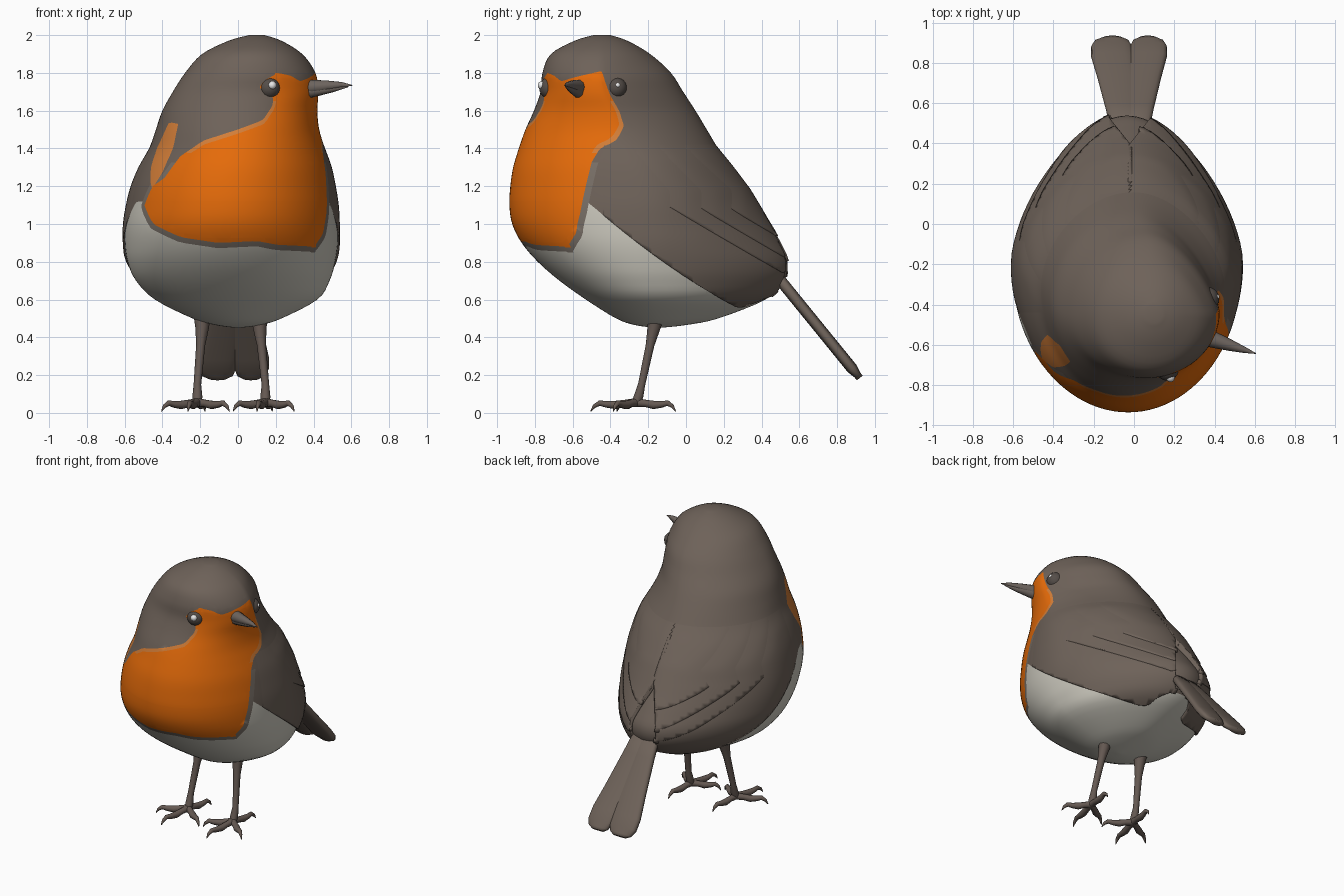
import bpy, bmesh, math
from mathutils import Vector

if "Cube" in bpy.data.objects:
    bpy.data.objects.remove(bpy.data.objects["Cube"])


def mat(name, r, g, b):
    m = bpy.data.materials.new(name)
    m.diffuse_color = (r, g, b, 1)
    m.use_nodes = True
    m.node_tree.nodes["Principled BSDF"].inputs["Base Color"].default_value = m.diffuse_color
    return m


BROWN = mat("brown", .155, .122, .1)
ORANGE = mat("orange", .8, .15, .003)
PALE = mat("pale orange", .66, .21, .04)
GREY = mat("grey rim", .19, .16, .135)
WHITE = mat("belly white", .6, .58, .51)
LEG = mat("leg brown", .13, .1, .085)
BEAK = mat("beak grey", .15, .125, .11)
EYE = mat("eye dark", .09, .075, .066)
GLINT = mat("eye glint", .8, .8, .8)

# Body sections: z, left x, right x, front y, back y, y of widest point
LEVELS = [(.45, -.01, .01, -.16, -.14, -.15), (.465, -.12, .12, -.27, .0, -.15),
          (.5, -.24, .23, -.37, .17, -.15), (.6, -.44, .42, -.53, .42, -.17),
          (.7, -.54, .485, -.67, .52, -.2), (.8, -.585, .515, -.785, .535, -.22),
          (.9, -.6, .53, -.87, .48, -.235), (1, -.6, .53, -.92, .415, -.25),
          (1.1, -.585, .525, -.935, .355, -.26), (1.2, -.56, .51, -.93, .295, -.275),
          (1.3, -.52, .49, -.915, .235, -.295), (1.4, -.47, .46, -.885, .17, -.32),
          (1.5, -.435, .43, -.85, .11, -.36), (1.6, -.4, .42, -.805, .05, -.4),
          (1.7, -.345, .425, -.77, -.015, -.44), (1.8, -.28, .41, -.76, -.08, -.45),
          (1.9, -.19, .34, -.715, -.19, -.45), (1.97, -.05, .23, -.59, -.31, -.45),
          (2, .06, .14, -.49, -.4, -.45)]
STEPS, SIDES = 4, 96


def clamp(v, lo=0, hi=1): return max(lo, min(hi, v))


def catmull(p, t):
    i = min(int(t), len(p) - 2)
    f = t - i
    a, b, c, d = (p[max(0, min(len(p) - 1, i + k))] for k in (-1, 0, 1, 2))
    return [.5 * (2 * q + (r - o) * f + (2 * o - 5 * q + 4 * r - s) * f * f
                  + (3 * q - o - 3 * r + s) * f ** 3) for o, q, r, s in zip(a, b, c, d)]


ROWS = [catmull(LEVELS, i / STEPS) for i in range((len(LEVELS) - 1) * STEPS + 1)]


def row_at(z):
    for lo, hi in zip(ROWS, ROWS[1:]):
        if z <= hi[0]:
            f = max(0, (z - lo[0]) / max(1e-6, hi[0] - lo[0]))
            return [a + (b - a) * f for a, b in zip(lo, hi)]
    return ROWS[-1]


def surface(row, a):
    """Egg-shaped section, narrowing towards the tail and behind the turned cheek."""
    z, x0, x1, yf, yb, yc = row
    c, s = math.cos(a), math.sin(a)
    taper = 1 - .25 * min(c, 0) ** 2 * clamp((1.6 - z) / .5)
    if s > 0:
        taper -= .26 * max(-c, 0) * clamp((z - 1.35) / .25) * clamp((2 - z) / .15)
    return Vector(((x0 + x1) / 2 + (x1 - x0) / 2 * s * taper,
                   yc - c * ((yc - yf) if c > 0 else (yb - yc)), z))


def unwrap(co):
    z, x0, x1, yf, yb, yc = row_at(co.z)
    dy = yc - co.y
    ry = (yc - yf) if dy > 0 else (yb - yc)
    return .5 * math.atan2((co.x - (x0 + x1) / 2) / (x1 - x0) * 2, dy / ry), co.z


def loft(bm, rings):
    vs = [[bm.verts.new(p) for p in r] for r in rings]
    n = len(vs[0])
    for a, b in zip(vs, vs[1:]):
        for j in range(n):
            bm.faces.new((a[j], a[(j + 1) % n], b[(j + 1) % n], b[j]))
    bm.faces.new(vs[0][::-1])
    bm.faces.new(vs[-1])
    bmesh.ops.recalc_face_normals(bm, faces=bm.faces)


def body_mesh():
    bm = bmesh.new()
    loft(bm, [[surface(r, 2 * math.pi * j / SIDES) for j in range(SIDES)] for r in ROWS])
    bm.normal_update()
    return bm


def cut(bm, f):
    """Split faces along the line f = 0."""
    val = {v: f(v.co) for v in bm.verts}
    new = []
    for e in list(bm.edges):
        v, w = e.verts
        a, b = val[v], val[w]
        if a * b < 0:
            new.append(bmesh.utils.edge_split(e, v, a / (a - b))[1])
    if new:
        bmesh.ops.connect_verts(bm, verts=new)


def finish(bm, name, *mats):
    me = bpy.data.meshes.new(name)
    for f in bm.faces:
        f.smooth = True
    bm.to_mesh(me)
    bm.free()
    ob = bpy.data.objects.new(name, me)
    bpy.context.collection.objects.link(ob)
    for m in mats:
        me.materials.append(m)
    return ob


def distance(p, poly):
    """Signed distance to a polygon, negative inside."""
    x, y = p
    best, inside = 9, False
    for (ax, ay), (bx, by) in zip(poly, poly[1:] + poly[:1]):
        dx, dy = bx - ax, by - ay
        t = clamp(((x - ax) * dx + (y - ay) * dy) / (dx * dx + dy * dy))
        best = min(best, math.hypot(x - ax - t * dx, y - ay - t * dy))
        if (ay > y) != (by > y) and x < ax + (y - ay) / dy * dx:
            inside = not inside
    return -best if inside else best


def patch(pts):
    return [(.5 * math.radians(a), z) for a, z in pts]


# Plumage patches: angle around the body (0 = front, 90 = right side), height
BIB = patch([(24, 1.67), (24, 1.62), (18, 1.55), (0, 1.5), (-24, 1.44), (-38, 1.36), (-45, 1.24),
             (-53, 1.2), (-57, 1.1), (-47, 1), (-28, .93), (-7, .9), (14, .91), (25, .89), (51, .88),
             (59, .95), (63, 1.05), (67, 1.2), (71, 1.33), (76, 1.4), (86, 1.44), (95, 1.52),
             (96, 1.6), (94, 1.72), (91, 1.81), (66, 1.78), (48, 1.755), (38, 1.785), (25, 1.8),
             (13, 1.76), (10, 1.72)])
STREAK = patch([(-53, 1.18), (-62, 1.3), (-66, 1.4), (-60, 1.54), (-48, 1.53), (-47, 1.4), (-48, 1.27)])


def wing_edge(y): return 1.1 - .7 * (y + .5) - .035 * max(0, 1 - ((y + .1) / .4) ** 2)
def bib(co): return distance(unwrap(co), BIB)
def bib_inner(co): return bib(co) + .022
def rim(co): return bib(co) - .028
def streak(co): return distance(unwrap(co), STREAK)
def belly(co): return co.z - min(1.12, max(wing_edge(co.y), .63))


# Body with coloured plumage
bm = body_mesh()
for f in (bib, bib_inner, rim, streak, belly):
    cut(bm, f)
for face in bm.faces:
    c = face.calc_center_median()
    d = bib(c)
    if d < 0:
        face.material_index = 2 if d > -.022 and 1.38 < c.z < 1.64 else 1
    elif streak(c) < 0:
        face.material_index = 2
    elif d < .028 and c.z < 1.33:
        face.material_index = 3
    elif belly(c) < 0:
        face.material_index = 4
finish(bm, "body", BROWN, ORANGE, PALE, GREY, WHITE)

# Wings: overlapping feather layers on each side, sinking into the body at the front and top
for side, label in ((-1, "right"), (1, "left")):
    for k in range(4):
        start = -.5 + .14 * k

        def wing(co):
            low = max(wing_edge(co.y), .555 + .4 * max(0, co.y - .3))
            if k:
                low = max(low + .02, .66 + .09 * k - .58 * (co.y - .5))
            notch = max(-.01, (co.y - .4) * .8)
            return max(low - co.z, start - co.y, co.z - 1.5, notch - side * (co.x + .02))
        bm = body_mesh()
        for v in bm.verts:
            fade = min(1, (1.42 - v.co.z) / .25, (v.co.y - start - .06) / .3)
            v.co += v.normal * (.014 + .006 * k) * max(-1, fade)
        cut(bm, wing)
        gone = [f for f in bm.faces if wing(f.calc_center_median()) > 0]
        bmesh.ops.delete(bm, geom=gone, context='FACES')
        ob = finish(bm, f"{label}_wing_layer_{k + 1}", BROWN)
        s = ob.modifiers.new("thickness", 'SOLIDIFY')
        s.thickness, s.offset = .02, -1

# Tail: two flat rounded feathers, mirrored
STATIONS = [(0, .04, -.09), (.3, .04, -.125), (.6, .035, -.165), (.82, .015, -.198),
            (.92, .005, -.198), (.975, -.01, -.18), (1, -.045, -.14)]
across = Vector((0, .78, .62))
for label, sx in (("right", 1), ("left", -.9)):
    bm = bmesh.new()
    rings = []
    for s, xi, xo in STATIONS:
        mid = Vector((0, .42 + .5 * s, .8 - .615 * s))
        thick = .03 if s < .95 else .02
        ring = []
        for j in range(20):
            a = 2 * math.pi * j / 20
            h = math.copysign(abs(math.sin(a)) ** .6, math.sin(a))
            x = (xi + xo) / 2 + (xi - xo) / 2 * math.cos(a)
            ring.append(mid + across * thick * h + Vector((x * sx - .015, 0, 0)))
        rings.append(ring)
    loft(bm, rings)
    finish(bm, f"{label}_tail_feather", BROWN)


def tube(name, pts, m):
    """Tapered round tube through (x, y, z, radius) points."""
    cu = bpy.data.curves.new(name, 'CURVE')
    cu.dimensions, cu.bevel_depth, cu.bevel_resolution, cu.use_fill_caps = '3D', 1, 3, True
    sp = cu.splines.new('POLY')
    sp.points.add(len(pts) - 1)
    for p, (x, y, z, r) in zip(sp.points, pts):
        p.co, p.radius = (x, y, z, 1), r
    sp.use_smooth = True
    cu.materials.append(m)
    bpy.context.collection.objects.link(bpy.data.objects.new(name, cu))


# Legs and toes
for label, top, x, spread in (("right", -.19, -.215, 1), ("left", .115, .145, .9)):
    tube(f"{label}_leg", [(top, -.15, .55, .05), (top, -.17, .45, .036), (top + (x - top) * .3, -.19, .36, .024),
                          (x, -.235, .15, .02), (x, -.25, .09, .026), (x, -.265, .05, .025)], LEG)
    for i, (dx, dy) in enumerate([(-.19, -.1), (-.05, -.24), (.17, -.12), (.04, .21)]):
        tube(f"{label}_toe_{i + 1}", [(x + dx * spread * t, -.265 + dy * t, z, r) for t, z, r in
             ((0, .055, .024), (.25, .05, .02), (.45, .042, .023), (.65, .045, .018),
              (.8, .052, .015), (.92, .035, .01), (1, .008, .002))], LEG)

# Beak: upper and lower halves
tube("upper_beak", [(.35, -.56, 1.722, .046), (.42, -.583, 1.727, .037), (.48, -.603, 1.732, .028),
                    (.55, -.626, 1.737, .015), (.605, -.643, 1.734, .002)], BEAK)
tube("lower_beak", [(.35, -.56, 1.7, .04), (.42, -.583, 1.706, .03), (.5, -.61, 1.715, .018),
                    (.58, -.636, 1.727, .004)], BEAK)


def ball(name, pos, r, m):
    bm = bmesh.new()
    bmesh.ops.create_uvsphere(bm, u_segments=24, v_segments=16, radius=r)
    finish(bm, name, m).location = pos


# Eyes with a small glint
for label, deg, sunk, glint in (("right", 20, .03, .022), ("left", 101, .034, .014)):
    a = math.radians(deg)
    out = Vector((math.sin(a), -math.cos(a), 0))
    pos = surface(row_at(1.72), a) - out * sunk
    ball(f"{label}_eye", pos, .058, EYE)
    ball(f"{label}_eye_glint", pos + (out + Vector((0, 0, .3))).normalized() * .048, glint, GLINT)
